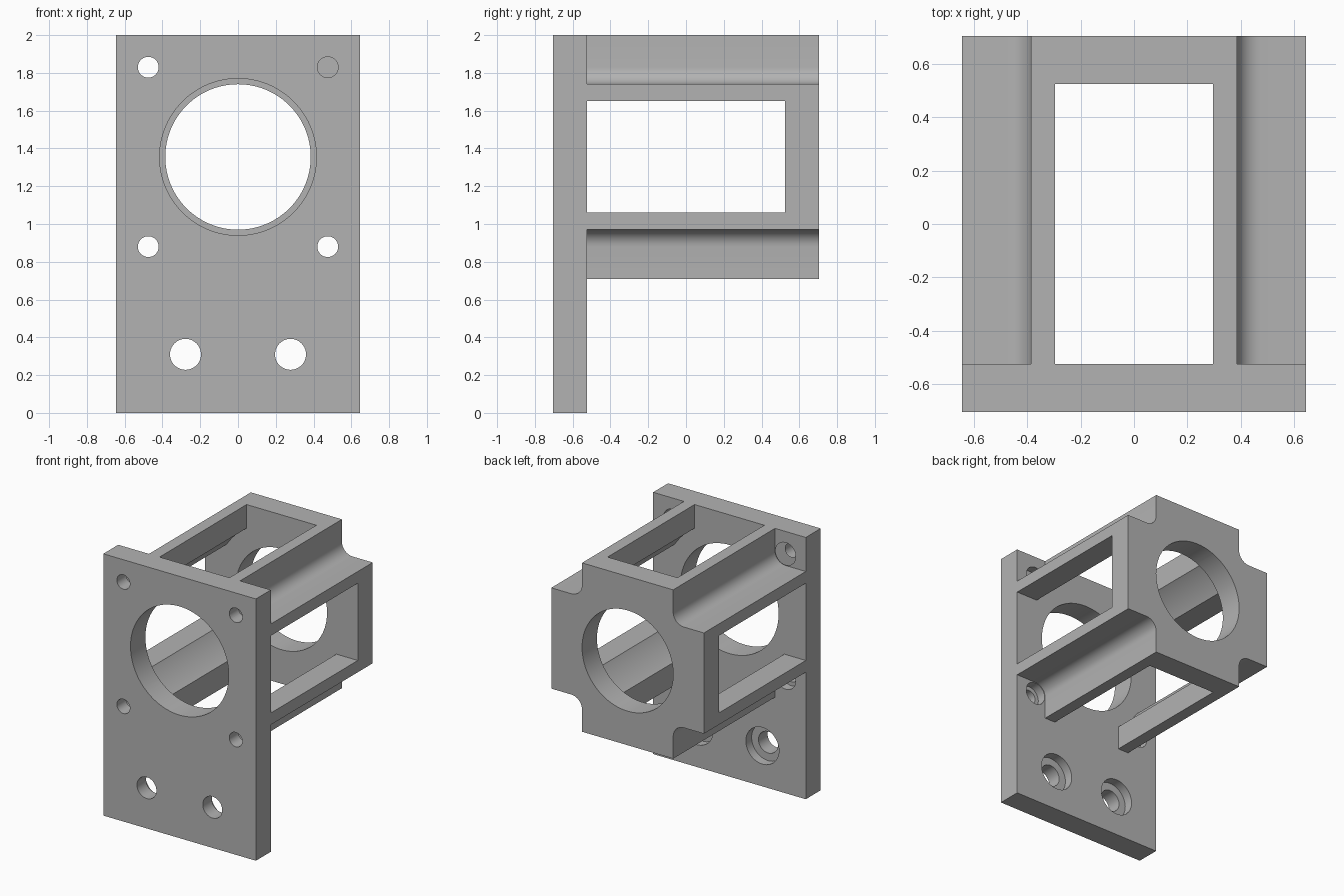
import bpy, bmesh, math
from mathutils import Matrix, Vector

cube = bpy.data.objects.get("Cube")
if cube:
    bpy.data.objects.remove(cube, do_unlink=True)

W, H = 0.645, 2.0            # half width, height
FRONT, BACK = -0.705, 0.705
PLATE = -0.525               # rear face of the plate
WALL = 0.525                 # inner face of the rear wall
CZ = H - W                   # bore axis height
SCREW = 0.475                # screw offset from the axis
NOTCH, FILLET = 0.385, 0.09
WINDOW = 0.295

grey = bpy.data.materials.new("plain grey")
grey.use_nodes = True
grey.diffuse_color = (0.45, 0.45, 0.45, 1)
grey.node_tree.nodes["Principled BSDF"].inputs["Base Color"].default_value = grey.diffuse_color


def make(name, bm):
    mesh = bpy.data.meshes.new(name)
    bmesh.ops.recalc_face_normals(bm, faces=bm.faces)
    bm.to_mesh(mesh)
    bm.free()
    mesh.materials.append(grey)
    ob = bpy.data.objects.new(name, mesh)
    bpy.context.collection.objects.link(ob)
    return ob


def prism(name, points, y0, y1):
    """Extrude an (x, z) outline along y."""
    bm = bmesh.new()
    face = bm.faces.new([bm.verts.new((x, y0, z)) for x, z in points])
    ext = bmesh.ops.extrude_face_region(bm, geom=[face])
    verts = [v for v in ext["geom"] if isinstance(v, bmesh.types.BMVert)]
    bmesh.ops.translate(bm, verts=verts, vec=(0, y1 - y0, 0))
    return make(name, bm)


def rect(x0, x1, z0, z1):
    return [(x0, z0), (x1, z0), (x1, z1), (x0, z1)]


def circle(x, z, r, n=48):
    return [(x + r * math.cos(math.tau * i / n), z + r * math.sin(math.tau * i / n)) for i in range(n)]


def cut(target, cutter):
    mod = target.modifiers.new("cut", "BOOLEAN")
    mod.operation, mod.solver, mod.object = "DIFFERENCE", "EXACT", cutter
    bpy.context.view_layer.objects.active = target
    bpy.ops.object.modifier_apply(modifier=mod.name)
    bpy.data.objects.remove(cutter, do_unlink=True)


# Cross-shaped housing outline with filleted inside corners
outline = []
for k in range(4):
    turn = Matrix.Rotation(k * math.pi / 2, 2)
    corner = [(W, NOTCH)]
    for i in range(9):
        a = math.radians(270 - 90 * i / 8)
        c = NOTCH + FILLET
        corner.append((c + FILLET * math.cos(a), c + FILLET * math.sin(a)))
    corner.append((NOTCH, W))
    for p in corner:
        q = turn @ Vector(p)
        outline.append((q.x, q.y + CZ))

bracket = prism("motor_bracket", rect(-W, W, 0, H), FRONT, PLATE)
housing = prism("housing", outline, PLATE - 0.05, BACK)
join = bracket.modifiers.new("join", "BOOLEAN")
join.operation, join.solver, join.object = "UNION", "EXACT", housing
bpy.context.view_layer.objects.active = bracket
bpy.ops.object.modifier_apply(modifier=join.name)
bpy.data.objects.remove(housing, do_unlink=True)

# Round chamber and the windows through both pairs of sides
cut(bracket, prism("chamber", circle(0, CZ, 0.55, 96), PLATE, WALL))
cut(bracket, prism("upright_window", rect(-WINDOW, WINDOW, CZ - 1, CZ + 1), PLATE, WALL))
cut(bracket, prism("side_window", rect(-1, 1, CZ - WINDOW, CZ + WINDOW), PLATE, WALL))

# Front bore, smaller rear bore with key slots
cut(bracket, prism("front_bore", circle(0, CZ, 0.415, 96), -1, 0))
cut(bracket, prism("rear_bore", circle(0, CZ, 0.385, 96), 0, 1))
slot = [(0.415 * math.sin(s * t), CZ + s * 0.415 * math.cos(t))
        for s in (1, -1) for t in [math.radians(22 - 4 * i) * s for i in range(12)]]
cut(bracket, prism("key_slot", slot, 0, 1))

# Screw holes with counterbores behind the plate
for side in (-1, 1):
    for x, z, r, bore, depth in ((SCREW, CZ + SCREW, 0.055, 0.085, 0.07),
                                 (SCREW, CZ - SCREW, 0.055, 0.085, 0.07),
                                 (0.278, 0.31, 0.082, 0.14, 0.07)):
        cut(bracket, prism("screw_hole", circle(side * x, z, r), -1, PLATE + 0.1))
        cut(bracket, prism("counterbore", circle(side * x, z, bore), PLATE - depth, PLATE + 0.1))

bpy.ops.object.select_all(action="DESELECT")
bracket.select_set(True)
bpy.context.view_layer.objects.active = bracket
bpy.ops.object.shade_smooth_by_angle(angle=math.radians(30))
